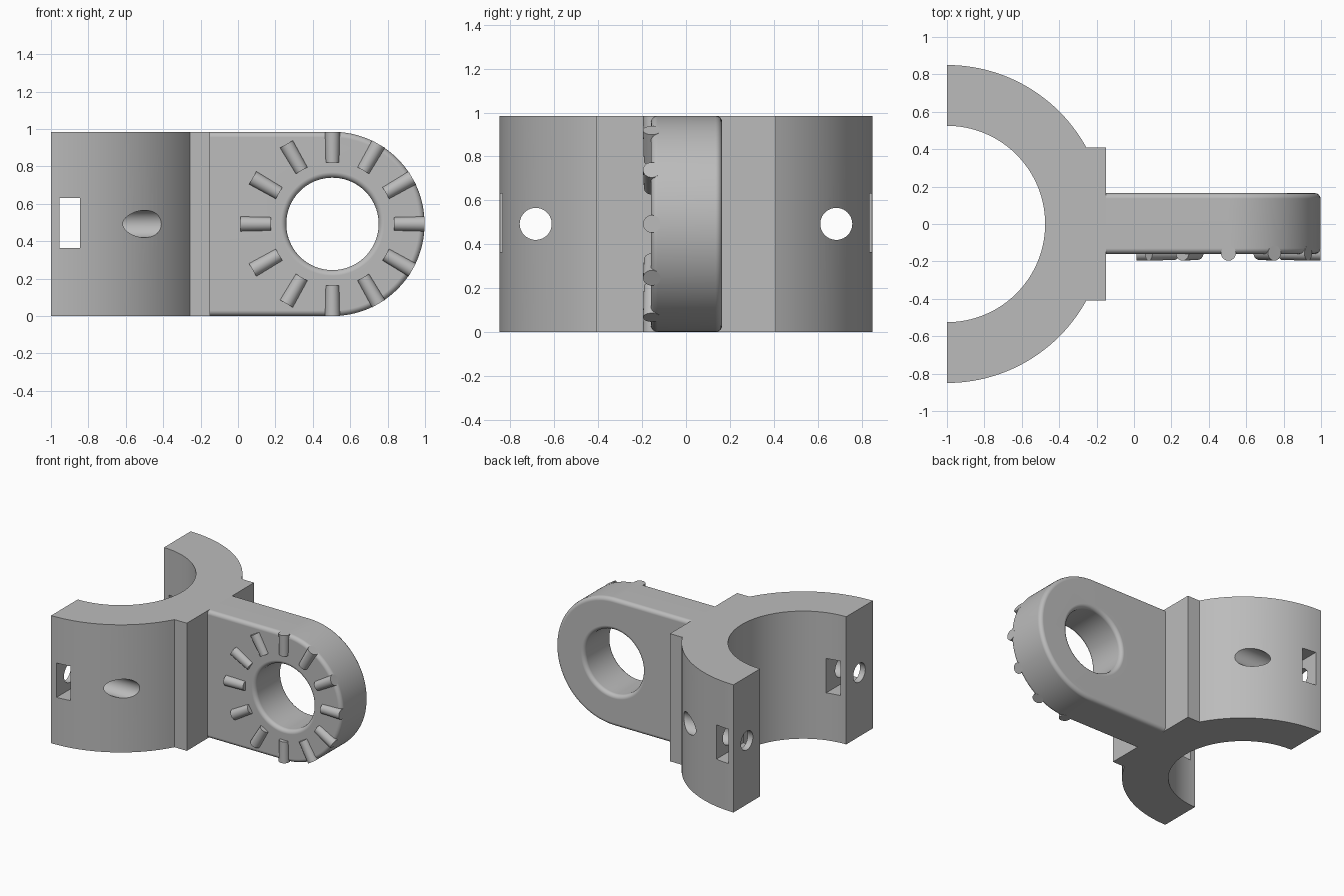
import bpy, bmesh, math
from mathutils import Matrix, Vector

cube = bpy.data.objects.get("Cube")
if cube:
    bpy.data.objects.remove(cube)

H = 0.985                    # overall height
MID = H / 2
EYE_X = 0.505                # centre of the eye in the arm
ARM_FRONT, ARM_BACK = -0.16, 0.165

grey = bpy.data.materials.new("plain grey")
grey.use_nodes = True
colour = (0.5, 0.5, 0.5, 1)
grey.diffuse_color = colour
grey.node_tree.nodes["Principled BSDF"].inputs["Base Color"].default_value = colour


def make_object(name, bm):
    bmesh.ops.recalc_face_normals(bm, faces=bm.faces)
    mesh = bpy.data.meshes.new(name)
    bm.to_mesh(mesh)
    bm.free()
    mesh.materials.append(grey)
    obj = bpy.data.objects.new(name, mesh)
    bpy.context.collection.objects.link(obj)
    return obj


def prism(name, outline, direction):
    """Extrude a closed outline along a direction."""
    bm = bmesh.new()
    face = bm.faces.new([bm.verts.new(p) for p in outline])
    ext = bmesh.ops.extrude_face_region(bm, geom=[face])
    moved = [v for v in ext["geom"] if isinstance(v, bmesh.types.BMVert)]
    bmesh.ops.translate(bm, verts=moved, vec=direction)
    return make_object(name, bm)


def rod(name, centre, axis, length, r1, r2, segments):
    """Cylinder or cone whose second radius lies towards the axis."""
    bm = bmesh.new()
    turn = Vector((0, 0, 1)).rotation_difference(Vector(axis)).to_matrix().to_4x4()
    bmesh.ops.create_cone(bm, cap_ends=True, segments=segments, radius1=r1, radius2=r2,
                          depth=length, matrix=Matrix.Translation(centre) @ turn)
    return make_object(name, bm)


def activate(obj):
    bpy.ops.object.select_all(action="DESELECT")
    obj.select_set(True)
    bpy.context.view_layer.objects.active = obj


def cut(obj, cutter):
    mod = obj.modifiers.new("cut", "BOOLEAN")
    mod.operation, mod.solver, mod.object = "DIFFERENCE", "EXACT", cutter
    activate(obj)
    bpy.ops.object.modifier_apply(modifier=mod.name)
    bpy.data.objects.remove(cutter)


def smooth(obj):
    activate(obj)
    bpy.ops.object.shade_smooth_by_angle(angle=math.radians(30))


def arc(radius, start, end, steps):
    for i in range(steps + 1):
        a = math.radians(start + (end - start) * i / steps)
        yield radius * math.cos(a), radius * math.sin(a)


# Half-ring clamp with a square mounting flange
OUTER, INNER, FLANGE = 0.85, 0.525, 0.41
meet = math.degrees(math.asin(FLANGE / OUTER))
outline = [(x - 1, y, 0) for x, y in arc(OUTER, -90, -meet, 32)]
outline += [(-0.15, -FLANGE, 0), (-0.15, FLANGE, 0)]
outline += [(x - 1, y, 0) for x, y in arc(OUTER, meet, 90, 32)]
outline += [(x - 1, y, 0) for x, y in arc(INNER, 90, -90, 64)]
clamp = prism("half_ring_clamp", outline, (0, 0, H))

# Bolt holes running lengthwise, and nut slots running across
slot = [(x, -1, z) for x, z in ((-0.955, 0.365), (-0.845, 0.365), (-0.845, 0.63), (-0.955, 0.63))]
cut(clamp, prism("slot_cutter", slot, (0, 2, 0)))
for side in (-1, 1):
    cut(clamp, rod("bolt_cutter", (-0.7, side * 0.685, MID), (1, 0, 0), 1, 0.073, 0.073, 40))
smooth(clamp)

# Arm with a rounded end and a round eye, all edges softened
outline = [(EYE_X + x, ARM_FRONT, MID + z) for x, z in arc(MID, -90, 90, 64)]
outline += [(-0.18, ARM_FRONT, H), (-0.18, ARM_FRONT, 0)]
arm = prism("arm", outline, (0, ARM_BACK - ARM_FRONT, 0))
cut(arm, rod("eye_cutter", (EYE_X, 0, MID), (0, 1, 0), 1, 0.247, 0.247, 96))
bevel = arm.modifiers.new("soft edges", "BEVEL")
bevel.width, bevel.segments = 0.03, 4
bevel.limit_method, bevel.angle_limit = "ANGLE", math.radians(50)
activate(arm)
bpy.ops.object.modifier_apply(modifier=bevel.name)
smooth(arm)
arm.modifiers.new("flat face shading", "WEIGHTED_NORMAL").keep_sharp = True

# Ring of twelve locking ribs around the eye
for i in range(12):
    a = math.tau * i / 12
    axis = Vector((math.cos(a), 0, math.sin(a)))
    centre = Vector((EYE_X, -0.156, MID)) + axis * 0.411
    smooth(rod(f"locking_rib_{i + 1}", centre, axis, 0.163, 0.036, 0.04, 24))
